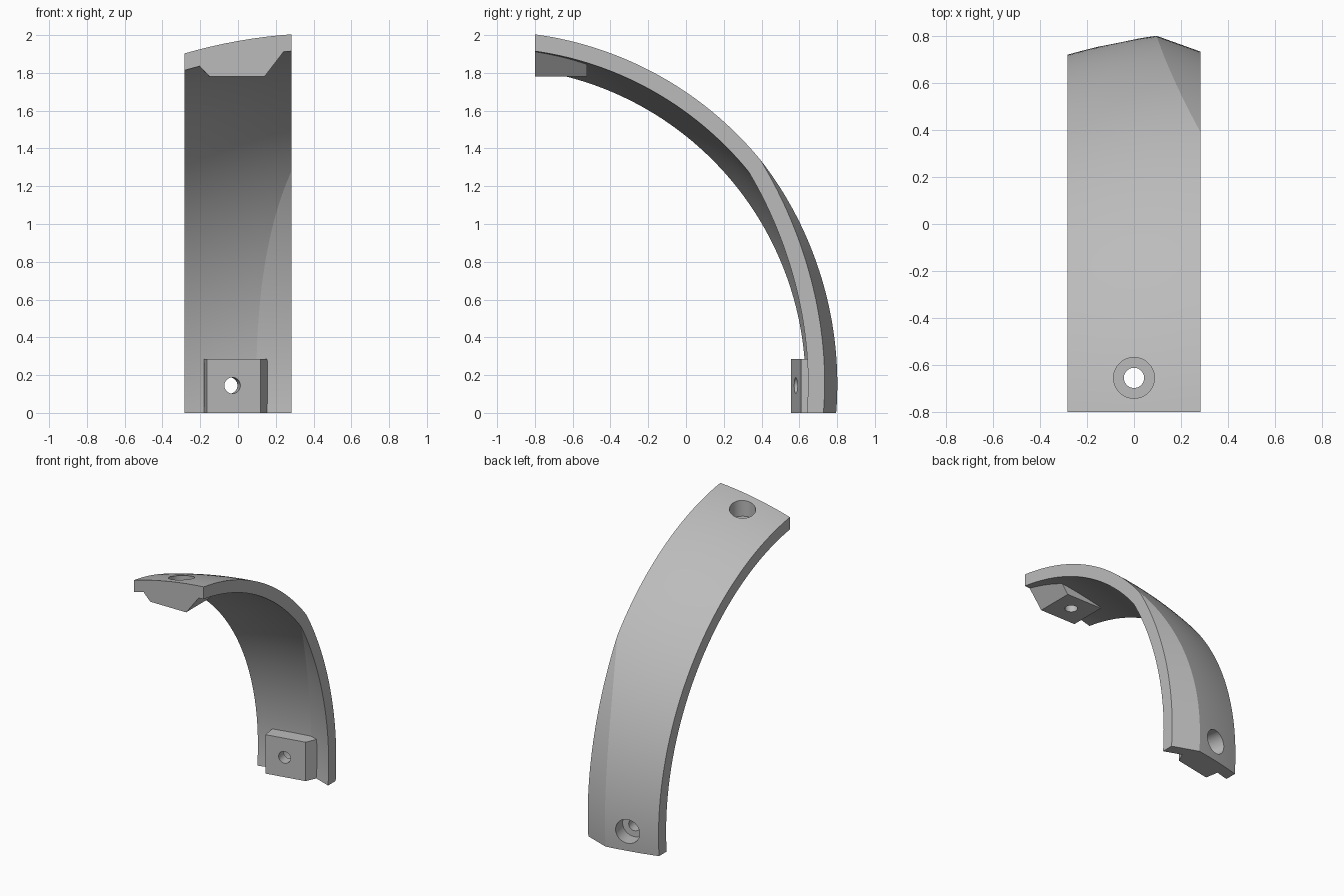
import bpy, bmesh, math
from mathutils import Vector

if "Cube" in bpy.data.objects:
    bpy.data.objects.remove(bpy.data.objects["Cube"])

grey = bpy.data.materials.new("plain grey")
grey.diffuse_color = (0.5, 0.5, 0.5, 1)
grey.use_nodes = True
grey.node_tree.nodes["Principled BSDF"].inputs["Base Color"].default_value = grey.diffuse_color

W, THICK = 0.282, 0.088          # half width and wall of the band
CY, CZ = -1.05, 0.15             # centre of the arc in the side view
ROWS, CREASE_ROW, NA, NB = 63, 32, 8, 4


def make(name, bm):
    bmesh.ops.recalc_face_normals(bm, faces=bm.faces)
    me = bpy.data.meshes.new(name)
    bm.to_mesh(me)
    bm.free()
    me.materials.append(grey)
    ob = bpy.data.objects.new(name, me)
    bpy.context.collection.objects.link(ob)
    return ob


def main_radius(x):
    return 1.836 + 0.177 * x - 0.19 * x * x


def band():
    """Curved band: main outer face plus a bevelled face beyond the crease."""
    bm = bmesh.new()
    layers = []
    for off in (0, THICK):
        grid = []
        for j in range(ROWS + 1):
            t = j / ROWS
            k = min(1, j / CREASE_ROW)
            xc = 0.095 + (W - 0.095) * k ** 2.6
            xs = [-W + (xc + W) * i / NA for i in range(NA + 1)]
            xs += [xc + (W - xc) * i / NB for i in range(1, NB + 1)]
            row = []
            for x in xs:
                r = main_radius(min(x, xc)) - 0.36 * max(0, x - xc) - off
                a0 = math.asin(-CZ / r)               # ends on z = 0
                a1 = math.acos((-0.8 - CY) / r)       # ends on y = -0.8
                a = a0 + (a1 - a0) * t
                row.append(bm.verts.new((x, CY + r * math.cos(a), CZ + r * math.sin(a))))
            grid.append(row)
        layers.append(grid)
    out, inn = layers
    n = NA + NB
    for g in layers:
        for j in range(ROWS):
            for i in range(n):
                bm.faces.new((g[j][i], g[j][i + 1], g[j + 1][i + 1], g[j + 1][i]))
    for j in range(ROWS):                              # side walls
        for i in (0, n):
            bm.faces.new((out[j][i], out[j + 1][i], inn[j + 1][i], inn[j][i]))
    for i in range(n):                                 # end walls
        for j in (0, ROWS):
            bm.faces.new((out[j][i], out[j][i + 1], inn[j][i + 1], inn[j][i]))
    bmesh.ops.remove_doubles(bm, verts=bm.verts, dist=1e-5)
    return make("curved_band", bm)


def prism(name, pts, shift):
    bm = bmesh.new()
    f = bm.faces.new([bm.verts.new(p) for p in pts])
    ext = bmesh.ops.extrude_face_region(bm, geom=[f])
    vs = [v for v in ext["geom"] if isinstance(v, bmesh.types.BMVert)]
    bmesh.ops.translate(bm, verts=vs, vec=shift)
    return make(name, bm)


def rod(name, start, axis, length, radius):
    bm = bmesh.new()
    bmesh.ops.create_cone(bm, cap_ends=True, segments=48, radius1=radius,
                          radius2=radius, depth=length)
    ax = Vector(axis).normalized()
    ob = make(name, bm)
    ob.rotation_mode = 'QUATERNION'
    ob.rotation_quaternion = ax.to_track_quat('Z', 'Y')
    ob.location = Vector(start) + ax * length / 2
    ob.hide_render = True
    return ob


def boolean(target, tool, op):
    m = target.modifiers.new("cut", 'BOOLEAN')
    m.object, m.operation, m.solver = tool, op, 'EXACT'
    bpy.context.view_layer.update()
    bpy.context.view_layer.objects.active = target
    bpy.ops.object.modifier_apply(modifier=m.name)
    bpy.data.objects.remove(tool)


strap = band()

# mounting pads at both ends
top_pad = [(-.15, 1.78), (.14, 1.78), (.24, 1.91), (.24, 1.93), (-.2, 1.84), (-.2, 1.83)]
low_pad = [(-.165, .555), (.12, .61), (.16, .70), (.16, .74), (-.18, .69), (-.18, .64)]
boolean(strap, prism("top_pad", [(x, -.8, z) for x, z in top_pad], (0, .277, 0)), 'UNION')
boolean(strap, prism("low_pad", [(x, y, 0) for x, y in low_pad], (0, 0, .285)), 'UNION')

# counterbored screw holes
low_axis = Vector((-.19, .98, 0)).normalized()
low_face = Vector((-.03, .581, .145))
for start, axis, floor in (((0, -.655, 1.78), Vector((0, 0, 1)), .07),
                           (low_face, low_axis, .08)):
    s = Vector(start)
    boolean(strap, rod("screw_hole", s - axis * .1, axis, .5, .043), 'DIFFERENCE')
    boolean(strap, rod("screw_recess", s + axis * floor, axis, .4, .087), 'DIFFERENCE')

bpy.ops.object.select_all(action='DESELECT')
strap.select_set(True)
bpy.context.view_layer.objects.active = strap
bpy.ops.object.shade_smooth_by_angle(angle=math.radians(15))
